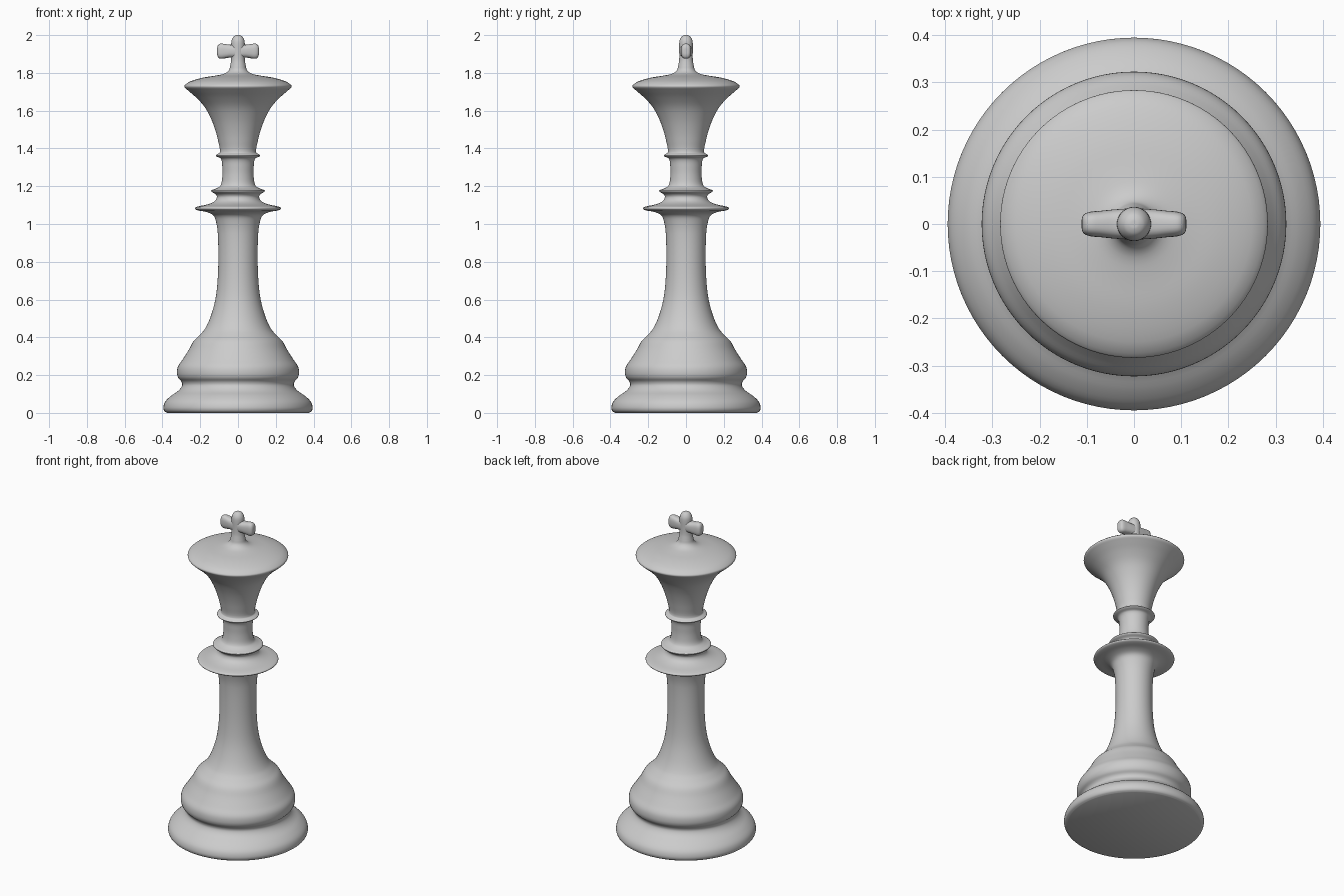
import bpy, bmesh, math
from mathutils import Vector

if "Cube" in bpy.data.objects:
    bpy.data.objects.remove(bpy.data.objects["Cube"])

grey = bpy.data.materials.new("plain grey")
grey.diffuse_color = (0.6, 0.6, 0.6, 1)
grey.use_nodes = True
grey.node_tree.nodes["Principled BSDF"].inputs["Base Color"].default_value = grey.diffuse_color


def smooth(pts, n=4):
    """Hermite curve through the points, tangents limited by segment length."""
    p = [Vector(q) for q in pts]
    tan = [(p[min(i + 1, len(p) - 1)] - p[max(i - 1, 0)]).normalized() for i in range(len(p))]
    out = []
    for i in range(len(p) - 1):
        d = (p[i + 1] - p[i]).length
        for k in range(n):
            t = k / n
            out.append(p[i] * (2*t**3 - 3*t*t + 1) + tan[i] * d * (t**3 - 2*t*t + t)
                       + p[i + 1] * (3*t*t - 2*t**3) + tan[i + 1] * d * (t**3 - t*t))
    return out + [p[-1]]


def loft(name, rings, angle):
    """Skin a stack of rings and cap both ends."""
    bm = bmesh.new()
    loops = [[bm.verts.new(c) for c in r] for r in rings]
    n = len(loops[0])
    for a, b in zip(loops, loops[1:]):
        for j in range(n):
            bm.faces.new((a[j], a[(j + 1) % n], b[(j + 1) % n], b[j]))
    bm.faces.new(loops[0][::-1])
    bm.faces.new(loops[-1])
    bmesh.ops.recalc_face_normals(bm, faces=bm.faces)
    me = bpy.data.meshes.new(name)
    bm.to_mesh(me)
    bm.free()
    ob = bpy.data.objects.new(name, me)
    bpy.context.collection.objects.link(ob)
    me.materials.append(grey)
    bpy.ops.object.select_all(action='DESELECT')
    ob.select_set(True)
    bpy.context.view_layer.objects.active = ob
    bpy.ops.object.shade_smooth_by_angle(angle=math.radians(angle))
    return ob


def lathe(name, profile, sides=96):
    rings = [[(r * math.cos(math.tau * j / sides), r * math.sin(math.tau * j / sides), z)
              for j in range(sides)] for r, z in smooth(profile)]
    return loft(name, rings, 60)


# Turned body: base, shaft, collars and flared head, as (radius, height)
lathe("turned_body", [
    (.375, 0), (.39, .01), (.395, .03), (.385, .06), (.355, .09), (.315, .118),
    (.296, .145), (.299, .165), (.316, .185), (.323, .21), (.318, .245), (.295, .28),
    (.26, .335), (.235, .38), (.205, .41), (.175, .445), (.145, .51), (.12, .6),
    (.108, .7), (.104, .82), (.107, .95), (.116, 1.01), (.13, 1.045), (.165, 1.063),
    (.215, 1.073), (.228, 1.083), (.215, 1.092), (.16, 1.104), (.125, 1.12),
    (.112, 1.142), (.119, 1.158), (.139, 1.17), (.141, 1.178), (.115, 1.188),
    (.092, 1.205), (.083, 1.25), (.083, 1.3), (.09, 1.345), (.113, 1.357),
    (.118, 1.363), (.111, 1.369), (.096, 1.38), (.105, 1.44), (.121, 1.5),
    (.144, 1.56), (.177, 1.62), (.222, 1.67), (.268, 1.71), (.283, 1.725),
    (.281, 1.736), (.25, 1.756), (.185, 1.775), (.11, 1.787), (.07, 1.797),
    (.048, 1.815), (.041, 1.84), (.036, 1.86)])

# Upright of the cross with a rounded tip
lathe("cross_upright", [
    (.041, 1.84), (.036, 1.87), (.036, 1.92), (.036, 1.955), (.033, 1.975),
    (.023, 1.992), (.011, 1.999), (.001, 2.0)], 48)

# Cross arm: rounded sections (x, half depth, half height), mirrored about x
half = [(0, .033, .036), (.04, .031, .034), (.07, .028, .038), (.092, .026, .040),
        (.104, .022, .034), (.110, .014, .020), (.111, .002, .003)]
stations = [(-x, a, b) for x, a, b in half[:0:-1]] + half


def bulge(v):
    return math.copysign(abs(v) ** 0.75, v)


loft("cross_arm", [[(x, hy * bulge(math.cos(math.tau * j / 32)),
                     1.915 + hz * bulge(math.sin(math.tau * j / 32))) for j in range(32)]
                   for x, hy, hz in smooth(stations)], 60)
